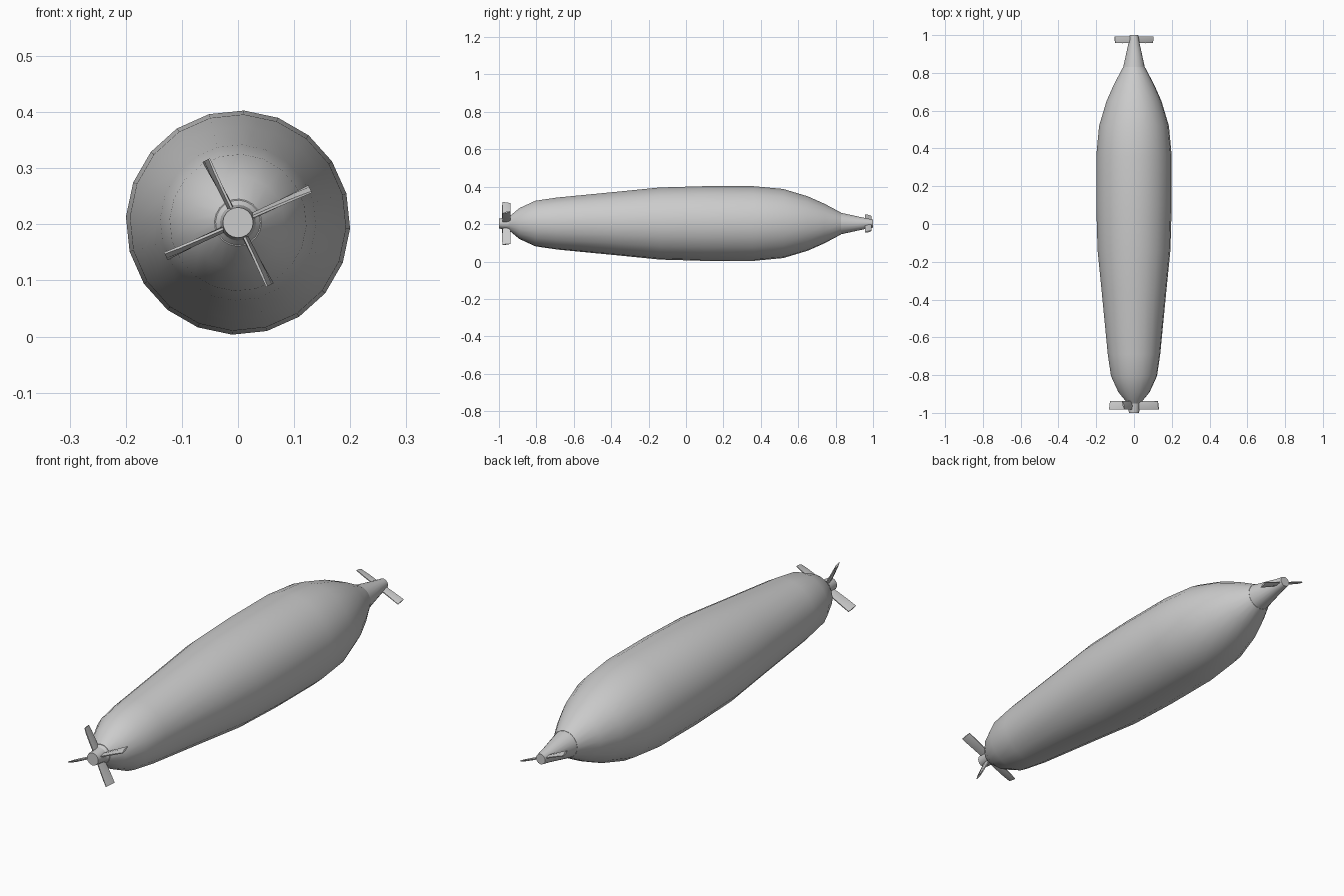
import bpy, bmesh, math
from mathutils import Matrix, Vector

if "Cube" in bpy.data.objects:
    bpy.data.objects.remove(bpy.data.objects["Cube"])

AXIS_Z = 0.203


def finish(name, bm, angle):
    bmesh.ops.recalc_face_normals(bm, faces=bm.faces)
    me = bpy.data.meshes.new(name)
    bm.to_mesh(me)
    bm.free()
    ob = bpy.data.objects.new(name, me)
    bpy.context.collection.objects.link(ob)
    bpy.ops.object.select_all(action='DESELECT')
    ob.select_set(True)
    bpy.context.view_layer.objects.active = ob
    bpy.ops.object.shade_smooth_by_angle(angle=math.radians(angle))
    return ob


def skin(bm, rings):
    """Bridge successive vertex loops and cap both ends."""
    for a, b in zip(rings, rings[1:]):
        n = len(a)
        for i in range(n):
            bm.faces.new((a[i], a[(i + 1) % n], b[(i + 1) % n], b[i]))
    bm.faces.new(rings[0])
    bm.faces.new(rings[-1])


def lathe(name, profile, sides=20, angle=35):
    """Turn (y, radius) pairs about the long axis."""
    bm = bmesh.new()
    rings = []
    for y, r in profile:
        ring = []
        for i in range(sides):
            t = math.radians(87) + math.tau * i / sides
            ring.append(bm.verts.new((r * math.cos(t), y, AXIS_Z + r * math.sin(t))))
        rings.append(ring)
    skin(bm, rings)
    return finish(name, bm, angle)


def blade(name, y, length, roll, sections):
    """Curved, twisted blade; sections are (fraction, chord, thickness, twist)."""
    bm = bmesh.new()
    turn = Matrix.Rotation(-math.radians(roll), 4, 'Y')
    rings = []
    for f, chord, thick, twist in sections:
        rot = Matrix.Rotation(math.radians(twist), 4, 'X')
        outline = [(-0.5, -0.2), (0, -0.5), (0.5, -0.2), (0.5, 0.2), (0, 0.5), (-0.5, 0.2)]
        ring = []
        for c, t in outline:
            p = turn @ (Vector((f * length, 0, 0)) + rot @ Vector((0, c * chord, t * thick)))
            ring.append(bm.verts.new(p + Vector((0, y, AXIS_Z))))
        rings.append(ring)
    skin(bm, rings)
    return finish(name, bm, 40)


# Main hull
lathe("hull", [(-0.94, 0.042), (-0.89, 0.083), (-0.805, 0.122), (-0.69, 0.139),
               (-0.35, 0.172), (-0.14, 0.193), (0.1, 0.2), (0.36, 0.2),
               (0.52, 0.185), (0.65, 0.146), (0.74, 0.106), (0.83, 0.058)])

# Nose hub and tail cone
lathe("nose_hub", [(-1.0, 0.027), (-0.95, 0.032), (-0.935, 0.044)], angle=30)
lathe("tail_cone", [(0.825, 0.058), (0.845, 0.054), (0.955, 0.03), (1.0, 0.022)])

# Four-bladed nose propeller
front = [(0.15, 0.042, 0.011, 4), (0.5, 0.045, 0.011, 7),
         (0.8, 0.046, 0.011, 11), (1.0, 0.044, 0.008, 16)]
for i, (roll, length) in enumerate([(25, 0.142), (117, 0.125), (205, 0.142), (297, 0.125)]):
    blade(f"nose_blade_{i + 1}", -0.96, length, roll, front)

# Two-bladed tail propeller
rear = [(0.1, 0.034, 0.01, 4), (0.6, 0.036, 0.01, 8), (1.0, 0.036, 0.008, 15)]
for i, roll in enumerate((-23, 157)):
    blade(f"tail_blade_{i + 1}", 0.975, 0.11, roll, rear)
